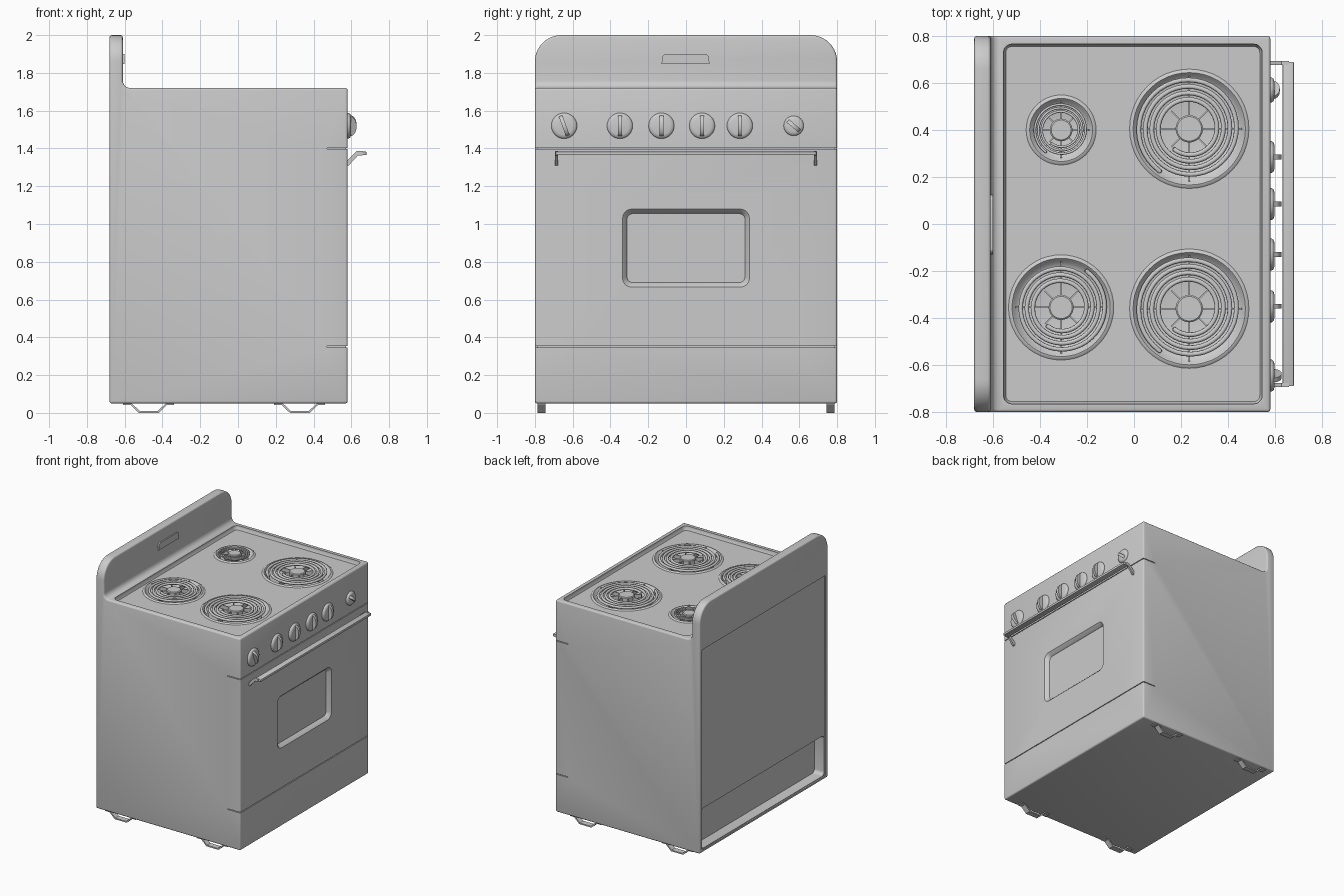
import bpy, bmesh
from math import sin, cos, pi, radians

if "Cube" in bpy.data.objects:
    bpy.data.objects.remove(bpy.data.objects["Cube"])


def arc(cx, cy, rx, ry, a0, a1, n):
    return [(cx + rx * cos(radians(a0 + (a1 - a0) * i / n)),
             cy + ry * sin(radians(a0 + (a1 - a0) * i / n))) for i in range(n + 1)]


def circle(cx, cy, r, n=48):
    return arc(cx, cy, r, r, 0, 360, n)[:-1]


def rrect(u0, u1, v0, v1, r, n=5):
    return (arc(u1 - r, v1 - r, r, r, 0, 90, n) + arc(u0 + r, v1 - r, r, r, 90, 180, n)
            + arc(u0 + r, v0 + r, r, r, 180, 270, n) + arc(u1 - r, v0 + r, r, r, 270, 360, n))


def loft(name, axis, rings, caps=(True, True)):
    """Join (outline, offset) rings stacked along an axis."""
    place = {'x': lambda u, v, t: (t, u, v), 'y': lambda u, v, t: (u, t, v),
             'z': lambda u, v, t: (u, v, t)}[axis]
    bm = bmesh.new()
    loops = [[bm.verts.new(place(u, v, t)) for u, v in pts] for pts, t in rings]
    for a, b in zip(loops, loops[1:]):
        for i in range(len(a)):
            j = (i + 1) % len(a)
            bm.faces.new((a[i], a[j], b[j], b[i]))
    if caps[0]:
        bm.faces.new(loops[0])
    if caps[1]:
        bm.faces.new(loops[-1])
    bmesh.ops.recalc_face_normals(bm, faces=bm.faces)
    me = bpy.data.meshes.new(name)
    bm.to_mesh(me)
    bm.free()
    ob = bpy.data.objects.new(name, me)
    bpy.context.collection.objects.link(ob)
    return ob


def prism(name, axis, pts, a, b):
    return loft(name, axis, [(pts, a), (pts, b)])


def activate(ob):
    bpy.ops.object.select_all(action='DESELECT')
    ob.select_set(True)
    bpy.context.view_layer.objects.active = ob


def smooth(ob, angle=35):
    activate(ob)
    bpy.ops.object.shade_smooth_by_angle(angle=radians(angle))
    return ob


def cut(ob, cutter, op='DIFFERENCE'):
    m = ob.modifiers.new("cut", 'BOOLEAN')
    m.operation, m.object, m.solver = op, cutter, 'EXACT'
    activate(ob)
    bpy.ops.object.modifier_apply(modifier=m.name)
    bpy.data.objects.remove(cutter)


def bevel(ob, width, segments=3):
    m = ob.modifiers.new("bevel", 'BEVEL')
    m.width, m.segments, m.limit_method = width, segments, 'ANGLE'
    m.angle_limit, m.use_clamp_overlap = radians(35), False
    activate(ob)
    bpy.ops.object.modifier_apply(modifier=m.name)


# Body with back guard: side profile trimmed by the rounded front outline
side = ([(-.68, .05), (.58, .05), (.58, 1.72)]
        + arc(-.57, 1.76, .04, .04, 270, 180, 6) + [(-.61, 2), (-.68, 2)])
body = prism("stove_body", 'y', side, -.9, .9)
outline = ([(-.8, -.1), (.8, -.1)] + arc(.66, 1.86, .14, .14, 0, 90, 10)
           + arc(-.66, 1.86, .14, .14, 90, 180, 10))
cut(body, prism("outline", 'x', outline, -1, 1), 'INTERSECT')
bevel(body, .012)

# Sunken cooktop
cut(body, loft("tray", 'z', [(rrect(-.545, .535, -.755, .755, .025), 1.69),
                             (rrect(-.555, .545, -.765, .765, .035), 1.708),
                             (rrect(-.555, .545, -.765, .765, .035), 1.74)]))

# Oven window recess
cut(body, loft("window", 'x', [(rrect(-.312, .312, .69, 1.055, .03), .55),
                               (rrect(-.318, .318, .684, 1.061, .036), .562),
                               (rrect(-.338, .338, .664, 1.081, .05), .582),
                               (rrect(-.338, .338, .664, 1.081, .05), .62)]))

# Seams around the oven door and drawer
seam = [(.47, .9), (.6, .9), (.6, -.9), (.47, -.9), (.47, -.79), (.572, -.79),
        (.572, .79), (.47, .79)]
for z in (.35, 1.40):
    cut(body, prism("seam", 'z', seam, z - .003, z + .003))

# Back panel recess and deeper opening below it
cut(body, prism("back_panel", 'x', rrect(-.77, .77, .07, 1.65, .01, 2), -.75, -.67))
cut(body, prism("back_opening", 'x', rrect(-.765, .765, .075, .39, .03), -.75, -.585))

# Burners: x, y, outer radius, hub radius, first coil radius, turns
burners = [("front_left", .235, -.36, .255, .058, .108, 4),
           ("front_right", .235, .405, .255, .058, .108, 4),
           ("rear_left", -.31, -.355, .225, .053, .098, 3.5),
           ("rear_right", -.31, .40, .150, .048, .070, 3)]
for label, x, y, R, hub, r0, turns in burners:
    cut(body, prism("hole", 'z', circle(x, y, R - .018), 1.63, 1.72))
    pan = [(R, 1.689), (R - .008, 1.696), (R - .016, 1.698), (R - .022, 1.693),
           (R - .035, 1.672), (R - .06, 1.662), (.03, 1.658)]
    smooth(loft(label + "_drip_pan", 'z', [(circle(x, y, r), z) for r, z in pan],
                (False, True)), 50)
    smooth(loft(label + "_burner_hub", 'z', [(circle(x, y, hub), 1.66), (circle(x, y, hub), 1.70),
                                            (circle(x, y, hub - .006), 1.705)]))
    # Heating coil spiral with its inner end turned down
    r1 = R - .036
    tube = (r1 - r0) / turns * .37
    n = int(turns * 40)
    pts = [(x + (r0 + (r1 - r0) * i / n) * cos(2 * pi * turns * i / n + 4.1),
            y + (r0 + (r1 - r0) * i / n) * sin(2 * pi * turns * i / n + 4.1),
            1.697) for i in range(n + 1)]
    pts = [(pts[0][0], pts[0][1], 1.665)] + pts + [(pts[-1][0], pts[-1][1], 1.665)]
    cu = bpy.data.curves.new(label + "_coil", 'CURVE')
    cu.dimensions, cu.bevel_depth, cu.bevel_resolution = '3D', tube, 2
    cu.use_fill_caps = True
    sp = cu.splines.new('POLY')
    sp.points.add(len(pts) - 1)
    for p, co in zip(sp.points, pts):
        p.co = (*co, 1)
    coil = bpy.data.objects.new(label + "_coil", cu)
    bpy.context.collection.objects.link(coil)
    activate(coil)
    bpy.ops.object.convert(target='MESH')
    smooth(bpy.context.object, 50)
    # Spokes carrying the coil
    for k in range(8):
        end = R - .03 if k % 2 == 0 else r0
        spoke = prism(label + "_spoke", 'z', [(hub - .01, -.003), (end, -.003),
                                              (end, .003), (hub - .01, .003)], 1.668, 1.698)
        spoke.location, spoke.rotation_euler.z = (x, y, 0), k * pi / 4

# Control knobs: skirt disc plus a rounded grip
for i, (y, r, tilt) in enumerate([(-.645, .068, 20), (-.35, .068, 0), (-.13, .068, 0),
                                  (.085, .068, 0), (.285, .068, 0), (.57, .053, 50)]):
    prof = [(r, .575), (r, .586), (r - .006, .594), (r - .02, .598)]
    smooth(loft(f"knob_{i + 1}", 'x', [(circle(y, 1.52, q, 32), x) for q, x in prof]), 50)
    grip = prism(f"knob_grip_{i + 1}", 'y',
                 arc(.592, 0, .036 * r / .068, r - .012, -90, 90, 14), -.01, .01)
    grip.location, grip.rotation_euler.x = (0, y, 1.52), radians(tilt)
    smooth(grip)

# Oven door handle bar and brackets
bar = prism("door_handle", 'y', [(.632, 1.364), (.68, 1.364), (.68, 1.383), (.632, 1.383)], -.69, .69)
bevel(bar, .004, 2)
smooth(bar)
bracket = [(.575, 1.31), (.586, 1.31), (.634, 1.362), (.66, 1.364), (.66, 1.386),
           (.628, 1.386), (.585, 1.342), (.575, 1.335)]
for s, label in ((-1, "left"), (1, "right")):
    prism("handle_bracket_" + label, 'y', bracket, s * .685 - .008, s * .685 + .008)

# Badge plate on the back guard
smooth(prism("guard_plate", 'x', [(-.13, 1.848), (.125, 1.848)] + arc(.1, 1.88, .02, .02, 0, 90, 4)
             + arc(-.105, 1.88, .02, .02, 90, 180, 4), -.615, -.60))

# Bent strip feet
foot = [(-.61, .052), (-.61, .043), (-.57, .043), (-.525, 0), (-.42, 0), (-.375, .043),
        (-.34, .043), (-.34, .052), (-.38, .052), (-.425, .01), (-.52, .01), (-.565, .052)]
for dx, end in ((0, "rear"), (.80, "front")):
    for s, label in ((-1, "left"), (1, "right")):
        prism(f"{end}_{label}_foot", 'y', [(x + dx, z) for x, z in foot],
              s * .765 - .022, s * .765 + .022)

smooth(body)
